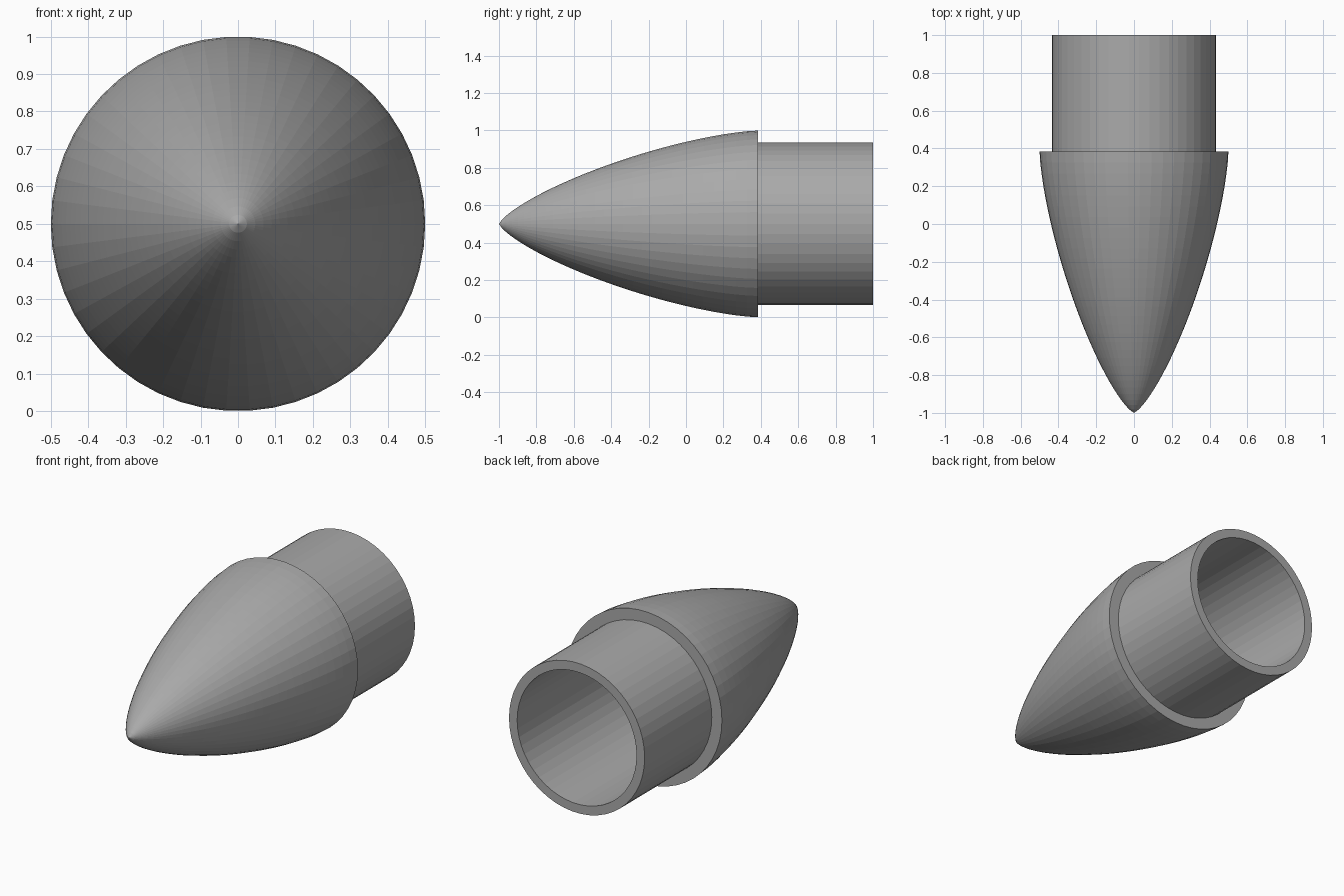
import bpy, bmesh, math

if "Cube" in bpy.data.objects:
    bpy.data.objects.remove(bpy.data.objects["Cube"])

SIDES = 50
TIP, BASE, END = -1.0, 0.385, 1.0
R_BASE, R_SHOULDER, R_BORE, WALL = 0.5, 0.435, 0.383, 0.06

grey = bpy.data.materials.new("plain grey")
grey.diffuse_color = (0.4, 0.4, 0.4, 1)
grey.use_nodes = True
grey.node_tree.nodes["Principled BSDF"].inputs["Base Color"].default_value = grey.diffuse_color


def nose_radius(y):
    """Slender rounded ogive, tangent to the axis at its base."""
    t = max(0.0, min(1.0, (y - TIP) / (BASE - TIP)))
    a = math.acos(1 - 2 * t)
    return R_BASE * math.sqrt(max(0.0, (a - math.sin(2 * a) / 2) / math.pi))


def lathe(name, profile):
    """Spin (radius, y) points around the y axis at z = 0.5."""
    bm = bmesh.new()
    rings = []
    for r, y in profile:
        if r < 1e-5:
            rings.append([bm.verts.new((0, y, 0.5))] * SIDES)
        else:
            rings.append([bm.verts.new((r * math.cos(2 * math.pi * i / SIDES), y,
                                        0.5 + r * math.sin(2 * math.pi * i / SIDES)))
                          for i in range(SIDES)])
    for a, b in zip(rings, rings[1:]):
        for i in range(SIDES):
            j = (i + 1) % SIDES
            bm.faces.new(list(dict.fromkeys((a[i], a[j], b[j], b[i]))))
    bmesh.ops.recalc_face_normals(bm, faces=bm.faces)
    mesh = bpy.data.meshes.new(name)
    bm.to_mesh(mesh)
    bm.free()
    mesh.materials.append(grey)
    ob = bpy.data.objects.new(name, mesh)
    bpy.context.collection.objects.link(ob)


# outer skin: pointed nose, step, then the narrower shoulder tube
N = 30
ys = [TIP + (BASE - TIP) * (k / N) ** 1.3 for k in range(N + 1)]
profile = [(nose_radius(y), y) for y in ys]
profile += [(R_SHOULDER, BASE), (R_SHOULDER, END), (R_BORE, END)]

# hollow inside: straight bore that follows the nose toward the tip
cavity = [(min(R_BORE, nose_radius(y) - WALL), y) for y in ys if nose_radius(y) > WALL + 0.01]
profile += cavity[::-1] + [(0, cavity[0][1] - 0.02)]

lathe("nose_cone", profile)
